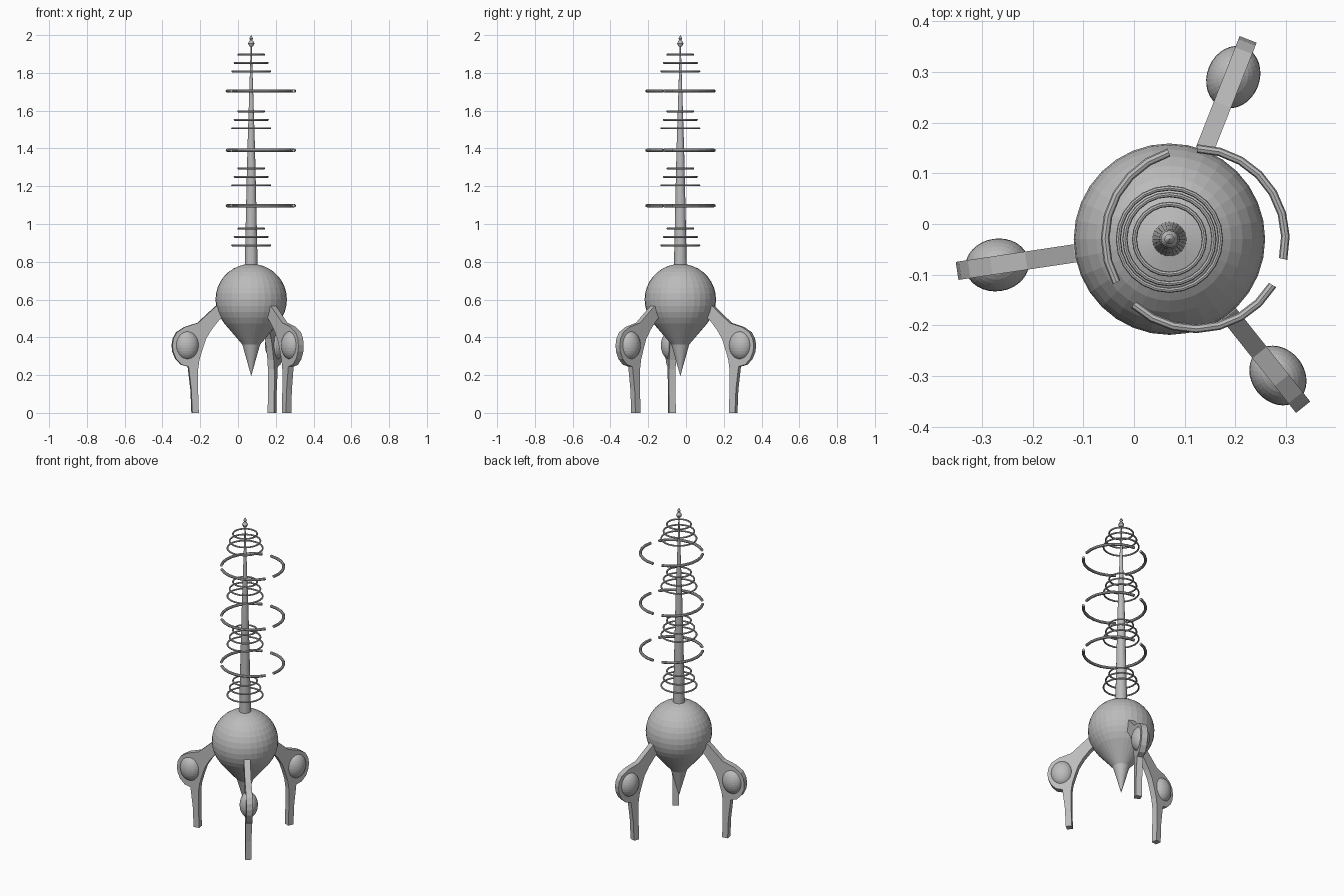
import bpy, bmesh, math
from mathutils import Matrix, Vector

if "Cube" in bpy.data.objects:
    bpy.data.objects.remove(bpy.data.objects["Cube"])

AX, AY = 0.07, -0.03          # main vertical axis

grey = bpy.data.materials.new("plain grey")
grey.diffuse_color = (0.5, 0.5, 0.5, 1)
grey.use_nodes = True
grey.node_tree.nodes["Principled BSDF"].inputs["Base Color"].default_value = grey.diffuse_color


def finish(bm, name):
    bmesh.ops.recalc_face_normals(bm, faces=bm.faces)
    me = bpy.data.meshes.new(name)
    bm.to_mesh(me)
    bm.free()
    ob = bpy.data.objects.new(name, me)
    bpy.context.collection.objects.link(ob)
    me.materials.append(grey)
    return ob


def lathe(name, profile, n):
    """Revolve (radius, z) points around the main axis."""
    bm = bmesh.new()
    vs = [bm.verts.new((AX + r, AY, z)) for r, z in profile]
    es = [bm.edges.new(p) for p in zip(vs, vs[1:])]
    bmesh.ops.spin(bm, geom=vs + es, cent=(AX, AY, 0), axis=(0, 0, 1),
                   angle=2 * math.pi, steps=n)
    bmesh.ops.remove_doubles(bm, verts=bm.verts, dist=0.00005)
    return finish(bm, name)


def ring(name, cx, cy, z, r, tube, start=0, sweep=360, n=24, sides=8):
    """Round tube along a circle, or along a capped arc."""
    bm = bmesh.new()
    closed = sweep == 360
    rows = []
    for i in range(n if closed else n + 1):
        a = math.radians(start + sweep * i / n)
        row = []
        for j in range(sides):
            b = 2 * math.pi * j / sides
            d = r + tube * math.cos(b)
            row.append(bm.verts.new((cx + d * math.cos(a), cy + d * math.sin(a),
                                     z + tube * math.sin(b))))
        rows.append(row)
    for i in range(n):
        p, q = rows[i], rows[(i + 1) % len(rows)]
        for j in range(sides):
            k = (j + 1) % sides
            bm.faces.new((p[j], q[j], q[k], p[k]))
    if not closed:
        bm.faces.new(rows[0])
        bm.faces.new(rows[-1])
    return finish(bm, name)


# Teardrop body: ball running into a cone, with a sharp tail spike
ball = [(0.189 * math.cos(math.radians(t)), 0.6 + 0.189 * math.sin(math.radians(t)))
        for t in [90 - 10 * i for i in range(13)]]
ball += [(0.143, 0.474), (0.047, 0.362), (0.0, 0.195)]
lathe("body", ball, 32)

# Tapered mast and its tip finial
lathe("mast", [(0, 0.77), (0.034, 0.77), (0.027, 1.1), (0.020, 1.4),
               (0.012, 1.65), (0.005, 1.87), (0.003, 1.95), (0, 1.95)], 24)
lathe("mast_finial", [(0, 1.936), (0.010, 1.941), (0.017, 1.955), (0.011, 1.968),
                      (0.005, 1.973), (0.010, 1.982), (0.006, 1.990), (0, 2.0)], 24)

# Groups of three small rings around the mast
for g, z in enumerate((0.887, 1.205, 1.507, 1.808)):
    for k, r in enumerate((0.101, 0.088, 0.069)):
        ring(f"small_ring_{g}_{k}", AX, AY, z + 0.0445 * k, r, 0.005)

# Large offset rings, each broken into three arcs
for g, z in enumerate((1.097, 1.39, 1.704)):
    for k in range(3):
        ring(f"large_arc_{g}_{k}", 0.121, -0.029, z, 0.178, 0.0085,
             -13 + 120 * k, 102, 7)

# Legs: flat bent plates with a round knee and a lens bulging on both sides
outline = [(0.318, 0), (0.323, 0.12), (0.338, 0.245), (0.375, 0.255), (0.404, 0.285),
           (0.421, 0.325), (0.424, 0.36), (0.418, 0.395), (0.400, 0.427), (0.356, 0.455),
           (0.286, 0.477), (0.19, 0.565), (0.15, 0.58), (0.14, 0.52), (0.175, 0.49),
           (0.215, 0.44), (0.245, 0.39), (0.262, 0.34), (0.280, 0.28), (0.287, 0.23),
           (0.287, 0.12), (0.283, 0)]
for i, ang in enumerate((188.5, 68.5, -51.5)):
    place = Matrix.Translation((AX, AY, 0)) @ Matrix.Rotation(math.radians(ang), 4, 'Z')
    bm = bmesh.new()
    f = bm.faces.new([bm.verts.new((r, -0.018, z)) for r, z in outline])
    ext = bmesh.ops.extrude_face_region(bm, geom=[f], use_keep_orig=True)
    bmesh.ops.translate(bm, vec=Vector((0, 0.036, 0)),
                        verts=[v for v in ext["geom"] if isinstance(v, bmesh.types.BMVert)])
    bm.transform(place)
    finish(bm, f"leg_{i}")

    bm = bmesh.new()
    bmesh.ops.create_uvsphere(bm, u_segments=32, v_segments=16, radius=1)
    bm.transform(place @ Matrix.Translation((0.344, 0, 0.358))
                 @ Matrix.Diagonal((0.063, 0.052, 0.077, 1)))
    finish(bm, f"knee_lens_{i}")
